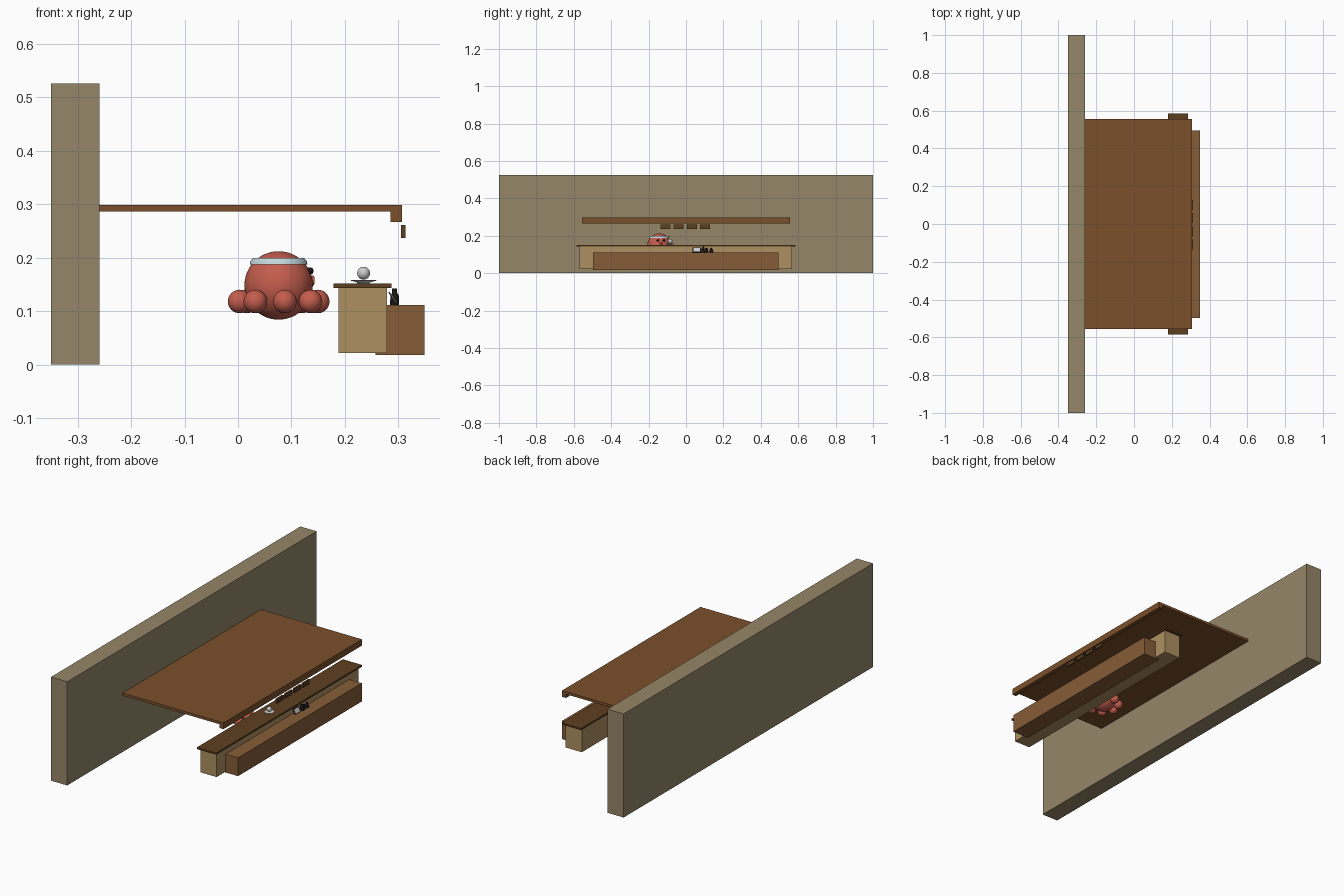
import bpy, math
from mathutils import Vector

if "Cube" in bpy.data.objects:
    bpy.data.objects.remove(bpy.data.objects["Cube"])


def mat(name, r, g, b):
    m = bpy.data.materials.new(name)
    m.diffuse_color = (r, g, b, 1)
    m.use_nodes = True
    m.node_tree.nodes["Principled BSDF"].inputs["Base Color"].default_value = m.diffuse_color
    return m


STONE = mat("stone", 0.30, 0.24, 0.14)
ROOF = mat("roof_wood", 0.20, 0.08, 0.025)
BENCH = mat("bench_wood", 0.24, 0.11, 0.04)
PALE = mat("pale_wood", 0.42, 0.28, 0.12)
DARK = mat("dark_wood", 0.11, 0.05, 0.015)
RED = mat("red_skin", 0.55, 0.11, 0.075)
BLUE = mat("pale_cloth", 0.55, 0.68, 0.72)
BLACK = mat("black", 0.01, 0.008, 0.008)


def finish(name, m, smooth=False):
    o = bpy.context.object
    o.name = name
    if m:
        o.data.materials.append(m)
    if smooth:
        bpy.ops.object.shade_smooth_by_angle(angle=math.radians(40))
    return o


def box(name, x, y, z, m):
    lo, hi = Vector((x[0], y[0], z[0])), Vector((x[1], y[1], z[1]))
    bpy.ops.mesh.primitive_cube_add(size=1, location=(lo + hi) / 2)
    o = finish(name, m)
    o.scale = hi - lo
    return o


def ball(name, c, r, m, seg=32):
    bpy.ops.mesh.primitive_uv_sphere_add(segments=seg, ring_count=seg // 2, radius=r, location=c)
    return finish(name, m, True)


def lathe(name, c, profile, m, seg=32):
    """Spin (radius, height) points around the vertical axis."""
    verts, faces = [], []
    for r, z in profile:
        for i in range(seg):
            a = 2 * math.pi * i / seg
            verts.append((r * math.cos(a), r * math.sin(a), z))
    n = len(profile)
    for k in range(n - 1):
        for i in range(seg):
            j = (i + 1) % seg
            faces.append((k * seg + i, k * seg + j, (k + 1) * seg + j, (k + 1) * seg + i))
    faces.append(tuple(reversed(range(seg))))
    faces.append(tuple(range((n - 1) * seg, n * seg)))
    me = bpy.data.meshes.new(name)
    me.from_pydata(verts, [], faces)
    o = bpy.data.objects.new(name, me)
    o.location = c
    bpy.context.collection.objects.link(o)
    bpy.ops.object.select_all(action='DESELECT')
    bpy.context.view_layer.objects.active = o
    o.select_set(True)
    return finish(name, m, True)


# Building: wall, canopy, counter, bench
box("back_wall", (-0.35, -0.259), (-1, 1), (0, 0.526), STONE)
box("canopy", (-0.259, 0.307), (-0.555, 0.555), (0.286, 0.299), ROOF)
box("canopy_lip", (0.285, 0.307), (-0.555, 0.555), (0.267, 0.286), ROOF)
box("counter_body", (0.188, 0.279), (-0.57, 0.567), (0.022, 0.143), PALE)
box("counter_top", (0.179, 0.287), (-0.585, 0.585), (0.143, 0.152), DARK)
box("bench", (0.257, 0.349), (-0.498, 0.494), (0.018, 0.111), BENCH)

# Small hanging plaques under the lip
for i in range(4):
    y = -0.109 + i * 0.07
    box(f"plaque_{i}", (0.307, 0.311), (y - 0.024, y + 0.024), (0.239, 0.259), DARK)
    for s in (-1, 1):
        yc, zc = y + s * 0.0245, 0.249 + s * 0.0095
        box(f"plaque_side_{i}_{s}", (0.305, 0.313), (yc - 0.002, yc + 0.002), (0.237, 0.261), DARK)
        box(f"plaque_rail_{i}_{s}", (0.305, 0.313), (y - 0.024, y + 0.024), (zc - 0.002, zc + 0.002), DARK)

# Octopus: body, tentacles, headband, eyes, mouth
C = Vector((0.076, -0.143, 0.148))
ball("octopus_body", C, 0.064, RED, 48)


def around(deg, r, dz):
    a = math.radians(deg)
    return C + Vector((r * math.cos(a), r * math.sin(a), dz))


for i in range(8):
    ball(f"tentacle_{i}", around(9 + 45 * i, 0.074, -0.03), 0.022, RED)
lathe("headband", C, [(0.045, 0.039), (0.054, 0.039), (0.053, 0.045), (0.048, 0.051), (0.040, 0.051)], BLUE, 48)
for s in (-1, 1):
    ball(f"eye_{s}", around(9 + s * 16, 0.059, 0.027), 0.007, BLACK, 16)
bpy.ops.mesh.primitive_torus_add(location=around(9, 0.064, 0.009), rotation=(0, math.pi / 2, math.radians(9)),
                                 major_radius=0.007, minor_radius=0.003, major_segments=24, minor_segments=10)
finish("mouth", RED, True)

# Ball on a shallow dish
D = (0.235, -0.085, 0.152)
lathe("dish", D, [(0.011, 0), (0.013, 0.002), (0.024, 0.005), (0.024, 0.006), (0.012, 0.003)], None)
ball("dish_ball", (0.235, -0.085, 0.171), 0.012, None)

# Condiments on the bench: leaning card and bottles
for name, x, w, h, m in (("card_frame", 0.289, 0.044, 0.028, BLACK), ("card_face", 0.2905, 0.036, 0.021, None)):
    o = box(name, (x - 0.001, x + 0.001), (0.057 - w / 2, 0.057 + w / 2), (0.124 - h / 2, 0.124 + h / 2), m)
    o.rotation_euler[1] = math.radians(-30)
for i, (y, h) in enumerate(((0.092, 0.031), (0.110, 0.024), (0.135, 0.024))):
    lathe(f"bottle_{i}", (0.293, y, 0.111),
          [(0.0085, 0), (0.0078, h * 0.6), (0.0045, h * 0.75), (0.0045, h)], BLACK, 20)
